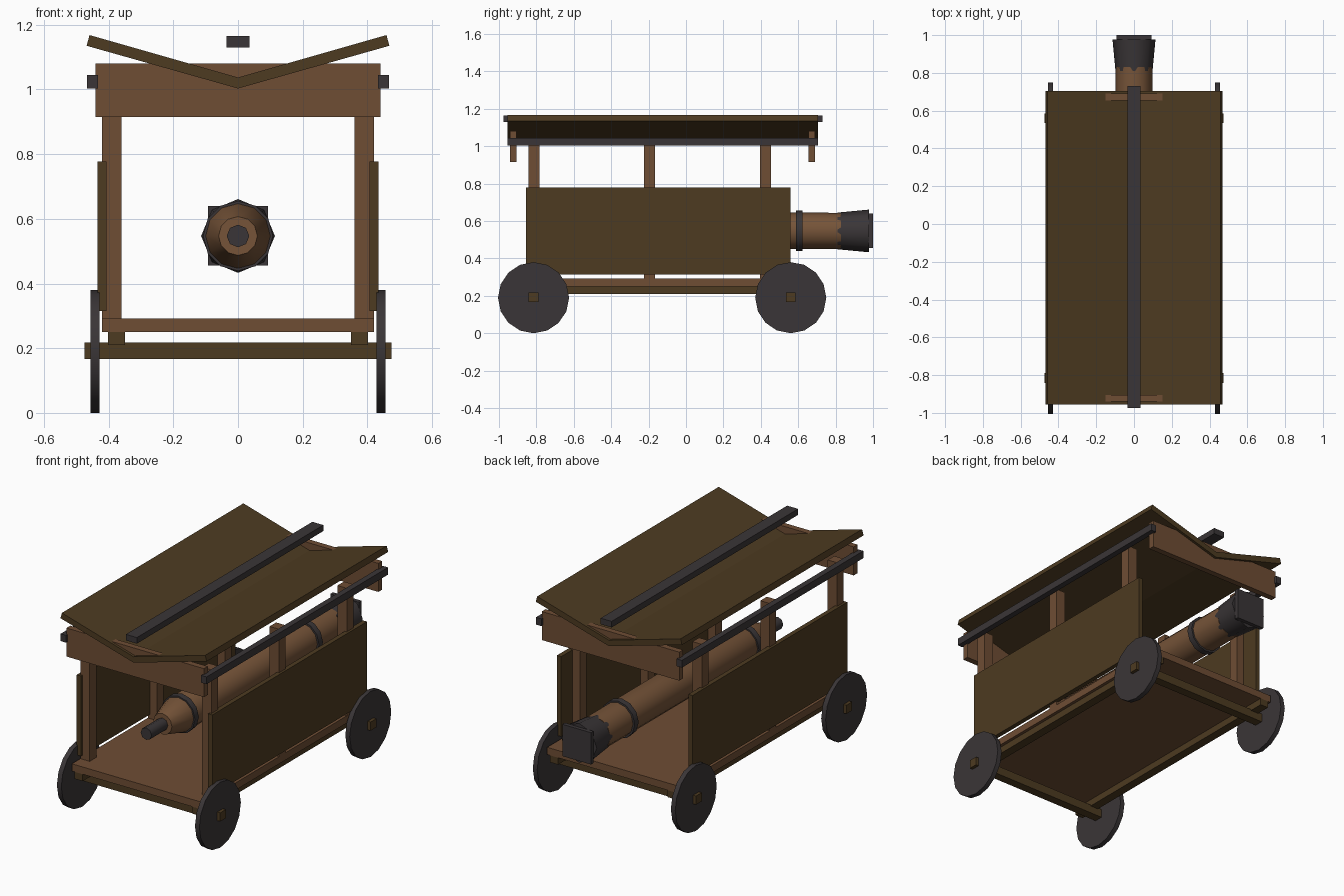
import bpy, bmesh, math
from mathutils import Matrix

if "Cube" in bpy.data.objects:
    bpy.data.objects.remove(bpy.data.objects["Cube"])


def material(name, rgb):
    m = bpy.data.materials.new(name)
    m.diffuse_color = (*rgb, 1)
    m.use_nodes = True
    m.node_tree.nodes["Principled BSDF"].inputs["Base Color"].default_value = m.diffuse_color
    return m


WOOD = material("mid brown wood", (0.156, 0.074, 0.034))
BOARD = material("dark brown boards", (0.074, 0.043, 0.015))
IRON = material("dark iron", (0.042, 0.036, 0.038))
BARREL = material("barrel brown", (0.18, 0.088, 0.040))


def finish(name, bm, mat, smooth=False):
    bmesh.ops.recalc_face_normals(bm, faces=bm.faces)
    me = bpy.data.meshes.new(name)
    bm.to_mesh(me)
    bm.free()
    me.materials.append(mat)
    ob = bpy.data.objects.new(name, me)
    bpy.context.collection.objects.link(ob)
    if smooth:
        bpy.context.view_layer.objects.active = ob
        ob.select_set(True)
        bpy.ops.object.shade_smooth_by_angle(angle=math.radians(50))
        ob.select_set(False)
    return ob


def box(name, x, y, z, mat):
    """Box from (min, max) ranges on each axis."""
    bm = bmesh.new()
    bmesh.ops.create_cube(bm, size=1)
    for v in bm.verts:
        v.co = [r[0] + (c + 0.5) * (r[1] - r[0]) for r, c in zip((x, y, z), v.co)]
    return finish(name, bm, mat)


def mirrored_box(name, x, y, z, mat):
    box(name + "_right", x, y, z, mat)
    box(name + "_left", (-x[1], -x[0]), y, z, mat)


def lathe_y(name, profile, sides, mat, z=0.547):
    """Rings of (y, radius) joined along the y axis, with capped ends."""
    bm = bmesh.new()
    rings = [[bm.verts.new((r * math.sin(math.tau * i / sides), y,
                            z + r * math.cos(math.tau * i / sides)))
              for i in range(sides)] for y, r in profile]
    for a, b in zip(rings, rings[1:]):
        for i in range(sides):
            j = (i + 1) % sides
            bm.faces.new((a[i], a[j], b[j], b[i]))
    bm.faces.new(rings[0])
    bm.faces.new(rings[-1])
    return finish(name, bm, mat, True)


# Deck and the beams under it
box("deck", (-0.42, 0.42), (-0.92, 0.67), (0.25, 0.292), WOOD)
mirrored_box("deck_beam", (0.35, 0.402), (-0.92, 0.67), (0.21, 0.25), BOARD)

# Axles and wheels
for end, y in (("front", -0.815), ("back", 0.56)):
    box(end + "_axle", (-0.475, 0.475), (y - 0.026, y + 0.026), (0.167, 0.217), BOARD)
    for side, x in (("left", -0.442), ("right", 0.442)):
        bm = bmesh.new()
        bmesh.ops.create_cone(bm, cap_ends=True, segments=16, radius1=0.19, radius2=0.19,
                              depth=0.028, matrix=Matrix.Translation((x, y, 0.19))
                              @ Matrix.Rotation(math.pi / 2, 4, 'Y'))
        finish(f"{end}_{side}_wheel", bm, IRON, True)

# Side panels, posts and roof rails
mirrored_box("side_panel", (0.407, 0.434), (-0.855, 0.56), (0.315, 0.778), BOARD)
for i, y in enumerate((-0.812, -0.195, 0.425)):
    mirrored_box(f"post_{i + 1}", (0.36, 0.42), (y - 0.03, y + 0.03), (0.29, 1.03), WOOD)
mirrored_box("roof_rail", (0.433, 0.467), (-0.955, 0.705), (1.003, 1.045), IRON)

# Cross boards at both ends of the roof
box("front_cross_board", (-0.44, 0.44), (-0.94, -0.905), (0.915, 1.08), WOOD)
box("back_cross_board", (-0.44, 0.44), (0.655, 0.69), (0.915, 1.08), WOOD)

# V-shaped roof and the bar above it
bm = bmesh.new()
outline = [(0, 1.003), (0.468, 1.135), (0.459, 1.168), (0, 1.037), (-0.459, 1.168), (-0.468, 1.135)]
face = bm.faces.new([bm.verts.new((x, -0.955, z)) for x, z in outline])
ext = bmesh.ops.extrude_face_region(bm, geom=[face])
bmesh.ops.translate(bm, vec=(0, 1.66, 0),
                    verts=[g for g in ext["geom"] if isinstance(g, bmesh.types.BMVert)])
finish("roof", bm, BOARD)
box("roof_bar", (-0.035, 0.035), (-0.975, 0.73), (1.13, 1.165), IRON)

# Ram tube with tapered butt, knob, bands and flared head
lathe_y("ram_tube", [(-0.69, 0.06), (-0.55, 0.1), (0.83, 0.097)], 12, BARREL)
lathe_y("butt_knob", [(-0.84, 0.035), (-0.66, 0.035)], 8, IRON)
for name, y in (("front_band", -0.53), ("back_band", 0.605)):
    lathe_y(name, [(y - 0.018, 0.108), (y + 0.018, 0.108)], 12, IRON)
lathe_y("flared_head", [(0.81, 0.098), (0.978, 0.114)], 8, IRON)
box("head_plate", (-0.092, 0.092), (0.976, 1.0), (0.455, 0.639), IRON)
